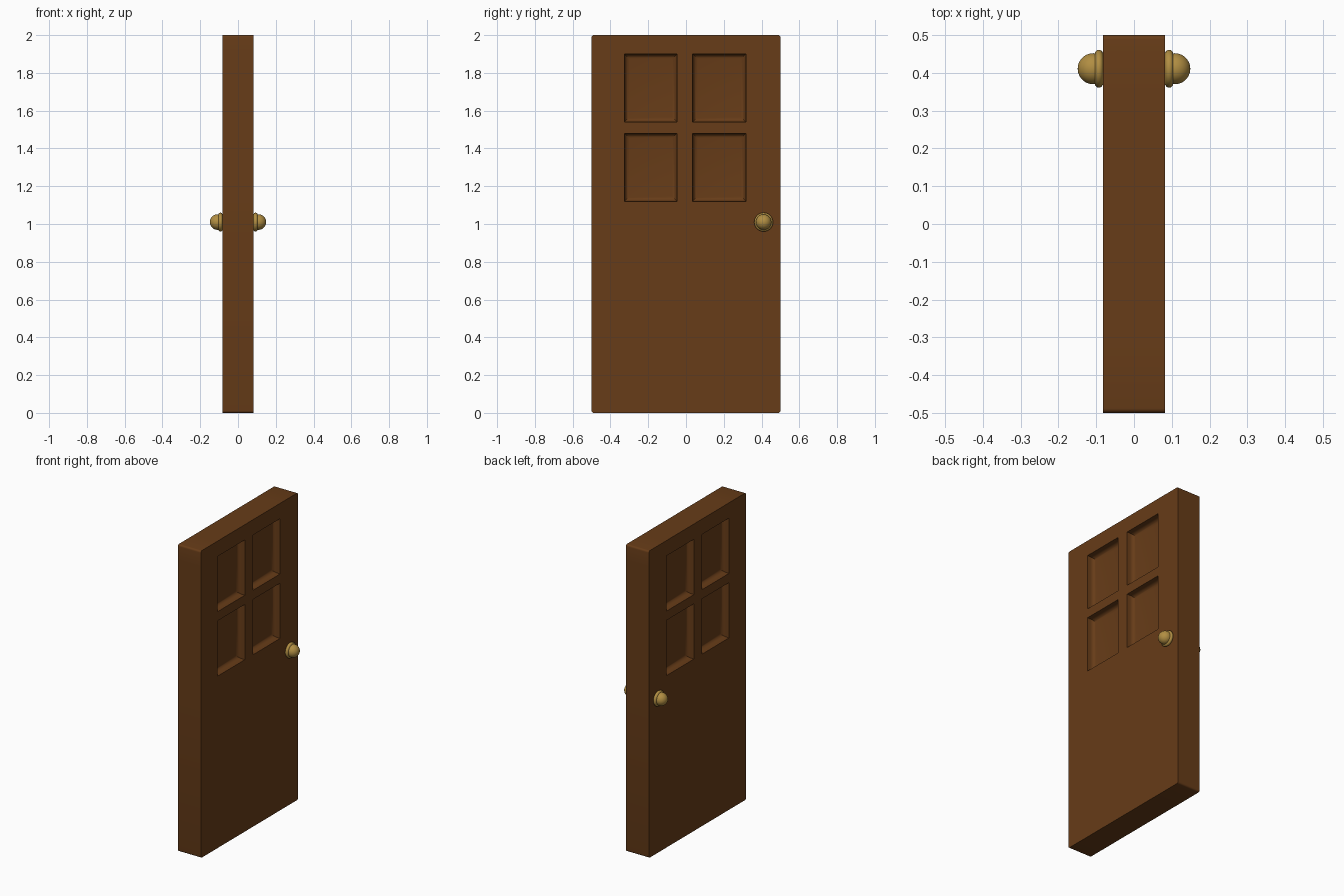
import bpy, bmesh, math
from mathutils import Matrix, Vector

if "Cube" in bpy.data.objects:
    bpy.data.objects.remove(bpy.data.objects["Cube"])

T = 0.082                                        # half thickness of the slab
Y_PANES = [(-0.326, -0.047), (0.035, 0.317)]
Z_PANES = [(1.12, 1.48), (1.54, 1.90)]


def material(name, rgb):
    m = bpy.data.materials.new(name)
    m.diffuse_color = (*rgb, 1)
    m.use_nodes = True
    m.node_tree.nodes["Principled BSDF"].inputs["Base Color"].default_value = m.diffuse_color
    return m


def finish(name, bm, mat, angle):
    bmesh.ops.recalc_face_normals(bm, faces=bm.faces)
    me = bpy.data.meshes.new(name)
    bm.to_mesh(me)
    bm.free()
    ob = bpy.data.objects.new(name, me)
    bpy.context.collection.objects.link(ob)
    me.materials.append(mat)
    bpy.ops.object.select_all(action='DESELECT')
    ob.select_set(True)
    bpy.context.view_layer.objects.active = ob
    bpy.ops.object.shade_smooth_by_angle(angle=math.radians(angle))
    return ob


wood = material("wood", (0.135, 0.045, 0.009))
brass = material("brass", (0.44, 0.27, 0.055))

# Door slab, cut into a grid around the panes
bm = bmesh.new()
bmesh.ops.create_cube(bm, size=1, matrix=Matrix.Translation((0, 0, 1)) @ Matrix.Diagonal((2 * T, 1, 2, 1)))
for axis, spans in ((1, Y_PANES), (2, Z_PANES)):
    for value in [v for s in spans for v in s]:
        co, no = Vector(), Vector()
        co[axis], no[axis] = value, 1
        bmesh.ops.bisect_plane(bm, geom=bm.verts[:] + bm.edges[:] + bm.faces[:],
                               plane_co=co, plane_no=no)

# Four recessed panels on both faces: straight wall, then a rounded cove
bm.normal_update()


def is_pane(f):
    c = f.calc_center_median()
    return (abs(f.normal.x) > 0.9 and any(a < c.y < b for a, b in Y_PANES)
            and any(a < c.z < b for a, b in Z_PANES))


R, STEPS = 0.025, 5
arc = [(R * (1 - math.cos(i * math.pi / 2 / STEPS)), R * math.sin(i * math.pi / 2 / STEPS))
       for i in range(STEPS + 1)]
steps = [(0.001, 0.022)] + [(b[0] - a[0], b[1] - a[1]) for a, b in zip(arc, arc[1:])]
panes = [f for f in bm.faces if is_pane(f)]
for inset, depth in steps:
    bmesh.ops.inset_individual(bm, faces=panes, thickness=inset, depth=-depth, use_even_offset=True)

# Rounded outer corners
corners = [e for e in bm.edges
           if all(abs(abs(v.co.y) - 0.5) < 1e-4 and abs(abs(v.co.z - 1) - 1) < 1e-4 for v in e.verts)]
bmesh.ops.bevel(bm, geom=corners, offset=0.012, segments=4, profile=0.5, affect='EDGES')
finish("door_slab", bm, wood, 35)


# Lathe a profile of (distance from door, radius) around the x axis
def lathe(name, profile, side):
    bm = bmesh.new()
    vs = [bm.verts.new((side * (T + d), 0.411 + r, 1.01)) for d, r in profile]
    es = [bm.edges.new(p) for p in zip(vs, vs[1:])]
    bmesh.ops.spin(bm, geom=vs + es, cent=(0, 0.411, 1.01), axis=(1, 0, 0),
                   angle=2 * math.pi, steps=40)
    bmesh.ops.remove_doubles(bm, verts=bm.verts, dist=1e-5)
    finish(name, bm, brass, 40)


# Round-edged rose and domed knob on each face
rose = [(-0.004, 0)] + [(0.011 - 0.011 * math.cos(a), 0.039 + 0.011 * math.sin(a))
        for a in [i * math.pi / 8 for i in range(9)]] + [(0.022, 0)]
knob = [(0.01, 0), (0.01, 0.040)] + [(0.026 + 0.041 * math.sin(a), 0.041 * math.cos(a))
        for a in [i * math.pi / 24 for i in range(12)]] + [(0.067, 0)]
for tag, side in (("right", 1), ("left", -1)):
    lathe("rose_" + tag, rose, side)
    lathe("knob_" + tag, knob, side)
